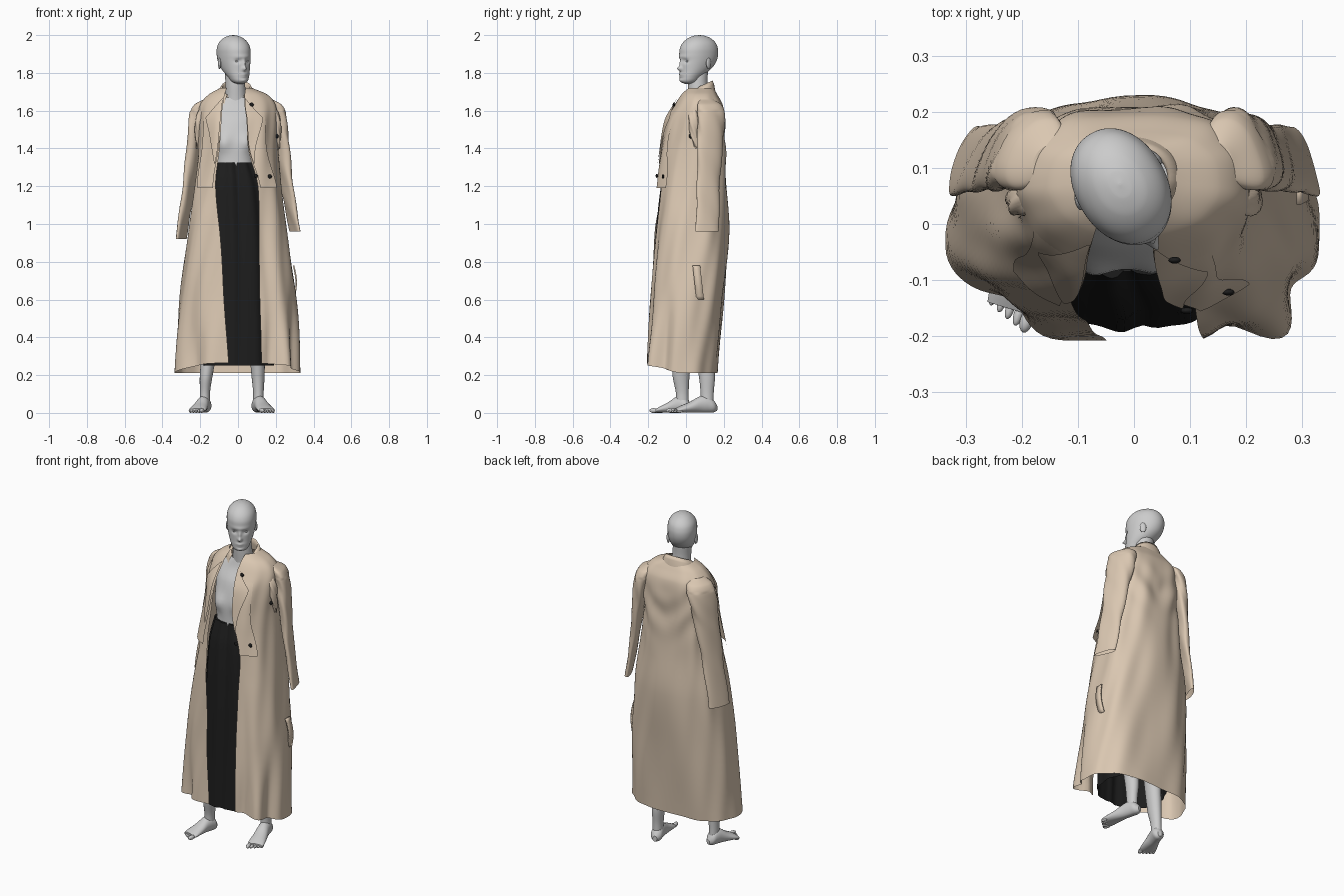
import bpy, math
from math import sin, cos, pi, exp
from mathutils import Matrix, Vector

if "Cube" in bpy.data.objects:
    bpy.data.objects.remove(bpy.data.objects["Cube"])


def material(name, rgb):
    m = bpy.data.materials.new(name)
    m.diffuse_color = (*rgb, 1)
    m.use_nodes = True
    m.node_tree.nodes["Principled BSDF"].inputs["Base Color"].default_value = m.diffuse_color
    return m


TAN = material("tan_cloth", (0.70, 0.57, 0.44))
BLACK = material("black_cloth", (0.012, 0.012, 0.012))


def at(rows, k):
    """Smooth (Hermite) interpolation of a table keyed by its first column."""
    i = max(j for j in range(len(rows) - 1) if j == 0 or rows[j][0] <= k)
    a, b = rows[i], rows[i + 1]
    p, n = rows[max(i - 1, 0)], rows[min(i + 2, len(rows) - 1)]
    h = b[0] - a[0]
    u = (k - a[0]) / h
    out = [k]
    for c in range(1, len(a)):
        ma = (b[c] - p[c]) / (b[0] - p[0]) * h
        mb = (n[c] - a[c]) / (n[0] - a[0]) * h
        out.append((2*u**3 - 3*u*u + 1) * a[c] + (u**3 - 2*u*u + u) * ma
                   + (3*u*u - 2*u**3) * b[c] + (u**3 - u*u) * mb)
    return out


def dense(rows, m):
    keys = [a[0] + (b[0] - a[0]) * i / m for a, b in zip(rows, rows[1:]) for i in range(m)]
    return [at(rows, k) for k in keys + [rows[-1][0]]]


def loft(name, rings, closed=True, caps=(False, False), mat=None, matrix=None):
    n = len(rings[0])
    verts = [v for r in rings for v in r]
    faces = [(i*n + j, i*n + (j+1) % n, (i+1)*n + (j+1) % n, (i+1)*n + j)
             for i in range(len(rings) - 1) for j in range(n if closed else n - 1)]
    if caps[0]:
        faces.append(tuple(reversed(range(n))))
    if caps[1]:
        faces.append(tuple(range(len(verts) - n, len(verts))))
    me = bpy.data.meshes.new(name)
    me.from_pydata(verts, [], faces)
    if matrix:
        me.transform(matrix)
    me.polygons.foreach_set("use_smooth", [len(p.vertices) == 4 for p in me.polygons])
    if mat:
        me.materials.append(mat)
    ob = bpy.data.objects.new(name, me)
    bpy.context.collection.objects.link(ob)
    return ob


def spow(v, p):
    return math.copysign(abs(v) ** p, v)


def oval(row, t, p=1.0, off=0.0):
    z, cx, cy, rx, ry = row[:5]
    return Vector((cx + (rx + off) * spow(cos(t), p), cy + (ry + off) * spow(sin(t), p), z))


def tube(name, rows, m=6, segs=32, p=1.0, fold=None, **kw):
    rings = [[oval(r, 2*pi*j/segs, p, fold(2*pi*j/segs, r[0]) if fold else 0)
              for j in range(segs)] for r in dense(rows, m)]
    return loft(name, rings, **kw)


def ball(name, loc, scale, rot=0, matrix=None, mat=None):
    rows = [(-cos(pi*i/12), 0, 0, sin(pi*i/12), sin(pi*i/12)) for i in range(13)]
    mx = Matrix.Translation(loc) @ Matrix.Rotation(rot, 4, 'Z') @ Matrix.Diagonal((*scale, 1))
    return tube(name, rows, 1, 16, matrix=(matrix @ mx) if matrix else mx, mat=mat)


# Head, turned to one side: rows are z, cx, cy, rx, ry
HEAD = [(1.742, 0, -.062, .014, .014), (1.752, 0, -.058, .038, .040), (1.78, 0, -.045, .054, .058),
        (1.81, 0, -.022, .066, .080), (1.84, 0, -.006, .074, .096), (1.87, 0, .003, .079, .104),
        (1.90, 0, .006, .081, .108), (1.93, 0, .007, .080, .105), (1.96, 0, .009, .070, .090),
        (1.985, 0, .010, .046, .060), (1.997, 0, .010, .020, .027), (2.0, 0, .010, .002, .002)]
BUMPS = [(0, 1.822, .010, .011, .022), (0, 1.848, .008, .022, .010), (0, 1.885, .045, .010, .004),
         (.031, 1.862, .014, .011, -.009), (-.031, 1.862, .014, .011, -.009),
         (0, 1.792, .018, .006, .007), (0, 1.780, .015, .004, .004), (0, 1.760, .018, .008, .006)]
head_mx = Matrix.Translation((-.020, .062, 0)) @ Matrix.Rotation(math.radians(30), 4, 'Z')
rings = []
for r in dense(HEAD, 6):
    ring = [oval(r, 2*pi*j/96, .95) for j in range(96)]
    for v in ring:
        if v.y < r[2]:
            v.y -= sum(a * exp(-((v.x-x)/sx)**2 - ((v.z-z)/sz)**2) for x, z, sx, sz, a in BUMPS)
    rings.append(ring)
loft("head", rings, caps=(True, True), matrix=head_mx)
for s in (-1, 1):
    ball("eye", (s*.031, -.076, 1.861), (.013, .012, .007), matrix=head_mx)
    ball("ear", (s*.077, .022, 1.850), (.008, .018, .030), s*.35, matrix=head_mx)

# Neck and torso
tube("neck", [(1.58, -.012, .075, .075, .06), (1.66, -.012, .07, .058, .056),
              (1.74, -.015, .062, .052, .052), (1.82, -.02, .065, .05, .052)])
TORSO = [(1.0, -.01, .02, .14, .11), (1.15, -.01, .015, .135, .105), (1.32, -.02, .005, .105, .088),
         (1.44, -.02, .02, .125, .095), (1.55, -.015, .045, .14, .09), (1.62, -.012, .07, .14, .07),
         (1.67, -.012, .075, .075, .055)]
rings = []
for r in dense(TORSO, 6):
    ring = [oval(r, 2*pi*j/64, .9) for j in range(64)]
    for v in ring:
        if v.y < r[2]:
            v.y -= sum(.022 * exp(-((v.x + .015 - s*.065)/.04)**2 - ((v.z-1.43)/.045)**2)
                       for s in (-1, 1))
    rings.append(ring)
loft("torso", rings, caps=(True, True))

# Legs and bare feet: side, heel position, foot length, turn-out, leg rows
FOOT = [(0, 0, .026, .012, .016), (.02, 0, .036, .029, .034), (.05, 0, .045, .032, .045),
        (.09, 0, .043, .033, .043), (.14, 0, .029, .039, .029), (.19, 0, .018, .044, .018),
        (.215, 0, .012, .042, .011)]
LEGS = [(-1, (-.165, .025), .86, -17,
         [(.05, -.176, -.018, .027, .033), (.11, -.175, -.02, .027, .034), (.2, -.168, -.026, .034, .045),
          (.5, -.13, -.01, .05, .058), (1.02, -.08, 0, .08, .085)]),
        (1, (.095, .163), 1.06, 15,
         [(.05, .108, .112, .028, .034), (.11, .108, .112, .028, .035), (.2, .106, .11, .035, .043),
          (.5, .095, .065, .05, .058), (1.02, .07, .02, .08, .085)])]
for s, heel, size, turn, rows in LEGS:
    tube("leg", rows)
    mx = (Matrix.Translation((*heel, 0)) @ Matrix.Rotation(math.radians(turn), 4, 'Z')
          @ Matrix.Diagonal((1.05, size, 1, 1)))
    rings = [[Vector((r[3]*cos(2*pi*j/24), -r[0], max(0.002, r[2] + r[4]*sin(2*pi*j/24))))
              for j in range(24)] for r in dense(FOOT, 4)]
    loft("foot", rings, caps=(True, True), matrix=mx)
    for i in range(5):
        rad = .0125 if i == 0 else .0095 - .0006*i
        ball("toe", (s*(-.031 + .0165*i), -.228 + .0065*i, rad),
             (rad*.9, .026 - .002*i, rad), matrix=mx)

# Wide black trousers, falling as one column with a centre valley and pleats
tube("trousers", [(.25, 0, -.02, .188, .172), (.55, 0, -.013, .182, .165), (.9, 0, -.005, .175, .156),
                  (1.2, -.01, 0, .15, .130), (1.325, -.02, 0, .112, .094)], 8, 96, .88,
     lambda t, z: .004*sin(11*t + z) - .014*exp(-((t - 1.5*pi - .05)/.09)**2),
     caps=(False, True), mat=BLACK)

# Long open coat: rows are z, cx, cy, rx, ry, left edge x, right edge x
COAT = [(.21, 0, -.023, .33, .19, -.05, .125), (.6, 0, .003, .308, .196, -.075, .115),
        (.95, 0, .025, .265, .198, -.095, .112), (1.2, 0, .032, .228, .18, -.12, .105),
        (1.4, 0, .04, .208, .168, -.095, .055), (1.55, 0, .052, .205, .154, -.085, .045),
        (1.63, 0, .068, .198, .128, -.08, .035), (1.685, 0, .07, .155, .096, -.07, .035),
        (1.72, -.01, .075, .085, .07, -.06, .04)]


def squareness(z, front):
    """The chest is rounder than the back and skirt."""
    return .76 + (.2 * min(1, max(0, (z - .7)/.6)) if front else 0)


def front_angle(row, x):
    c = min(abs(x - row[1]) / row[3], .999) ** (1/squareness(row[0], True))
    return pi + math.acos(c) if x < row[1] else -math.acos(c)


def coat_point(row, t, off=0.0):
    z = row[0]
    amp = min(1, max(0, (1.72 - z) / .2))
    off += amp * (.004*sin(6*t + 5*z) + .003*sin(11*t - 9*z))
    # crumpled upper back
    off += .006 * amp * exp(-((z - 1.45)/.13)**2) * max(0, sin(t)) * sin(30*z - 7*abs(t - pi/2))
    # hem folds: flattened on one front corner, pushed out on the other
    low = min(1, max(0, (1.05 - z)/.8))
    off += low * (.028*exp(-((t + .84)/.2)**2) - .022*exp(-((t + 1.1)/.13)**2)
                  - .042*exp(-((t - 1.24*pi)/.33)**2) - .02*exp(-((t + .42)/.2)**2))
    v = oval(row, t, squareness(z, sin(t) < 0), off)
    v.z += .055 * max(0, -sin(t)) * max(0, 1 - (z - .21)/.4)
    return v


rings = []
for r in dense(COAT, 8):
    a, b = front_angle(r, r[5]), front_angle(r, r[6])
    rings.append([coat_point(r, a + (b - a)*j/110) for j in range(111)])
loft("coat_body", rings, closed=False, mat=TAN)


def panel(name, side, z0, z1, width, lift):
    """Layer lying on the coat front, from its open edge outwards."""
    rings = []
    for i in range(25):
        u = i/24
        r = at(COAT, z0 + (z1 - z0)*u)
        x = r[5] if side < 0 else r[6]
        w = width(u)
        rings.append([coat_point(r, front_angle(r, x + side*w*j/12), lift(u)) for j in range(13)])
    loft(name, rings, closed=False, mat=TAN)


# Short front flaps and lapels
for s in (-1, 1):
    panel("front_flap", s, 1.66, 1.19, lambda u: .10 - .025*u, lambda u: -.004 + .03*u)
    panel("lapel", s, 1.665, 1.32, lambda u: .004 + .075*min(u/.3, (1 - u)/.7),
          lambda u: .008 + .02*u)

# Turned-down collar, tilted forward
COLLAR = [(1.69, .080, .066), (1.725, .073, .060), (1.755, .070, .058), (1.76, .076, .063),
          (1.738, .090, .072), (1.695, .108, .080)]
loft("collar", [[oval((z + .028*(sin(t) - 1) - .03*max(0, -sin(t)), -.01, .077, rx, ry), t, .9)
                 for t in (1.5*pi - .62 - (2*pi - 1.15)*j/48 for j in range(49))]
                for z, rx, ry in COLLAR], closed=False, mat=TAN)

# Flattened sleeves, open at the cuff, slanted so the front edge sits further out
for s, end in ((-1, .92), (1, .96)):
    rows = [(end, s*.300, .113, .016, .062), (1.2, s*.258, .118, .025, .06),
            (1.4, s*.232, .127, .035, .067), (1.57, s*.205, .133, .046, .072),
            (1.63, s*.182, .125, .045, .064), (1.66, s*.15, .11, .025, .035)]
    ob = tube("sleeve", rows, 9, 40, .85,
              lambda t, z: .002*sin(3*t + 26*z) + .003*sin(5*t + 45*z)*max(0, (z - 1.35)/.3)*(z < 1.6),
              caps=(False, True), mat=TAN)
    for v in ob.data.vertices:
        v.co.x -= s * .36 * (v.co.y - .12)
    # Gathered cloth in front of the armhole
    tube("armhole_gather", [(1.40, s*.215, .055, .004, .006), (1.47, s*.212, .045, .014, .02),
                            (1.55, s*.205, .04, .020, .026), (1.60, s*.19, .045, .016, .022),
                            (1.63, s*.175, .055, .004, .006)], 6, 20, 1,
         lambda t, z: .003*sin(4*t + 60*z), caps=(True, True), mat=TAN)

# Hanging belt tab at the side
loft("side_tab", [[Vector((.290 + .014*sin(pi*u) + dx, y + .02*u - .01, .78 - .18*u))
                   for y, dx in ((.045, 0), (.045, .008), (.085, .008), (.085, 0))]
                  for u in (i/10 for i in range(11))], caps=(True, True), mat=TAN)

# Buttons
for x, z in ((.068, 1.632), (.085, 1.255), (.15, 1.252)):
    r = at(COAT, z)
    ball("button", coat_point(r, front_angle(r, x), .026 if z < 1.5 else .012),
         (.011, .006, .011), mat=BLACK)
ball("side_button", (.205, .024, 1.465), (.012, .008, .012), .6, mat=BLACK)
